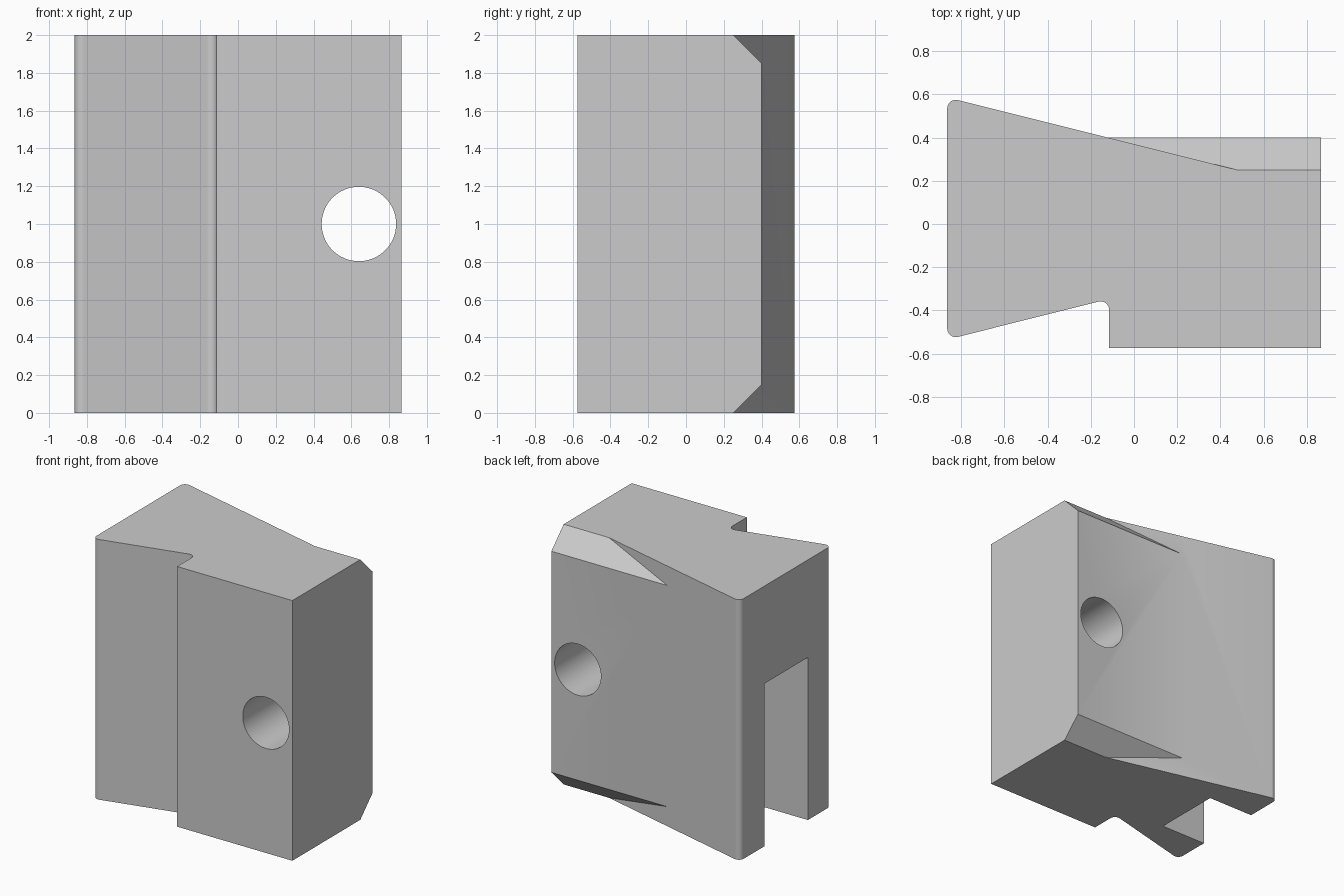
import bpy, bmesh, math
from mathutils import Vector

if "Cube" in bpy.data.objects:
    bpy.data.objects.remove(bpy.data.objects["Cube"], do_unlink=True)

grey = bpy.data.materials.new("plain grey")
grey.use_nodes = True
grey.diffuse_color = (0.6, 0.6, 0.6, 1)
grey.node_tree.nodes["Principled BSDF"].inputs["Base Color"].default_value = (0.6, 0.6, 0.6, 1)


def rounded(points, steps=8):
    """Turn (x, y, radius) corners into an outline with arc fillets."""
    out = []
    for i, (x, y, r) in enumerate(points):
        p = Vector((x, y))
        if not r:
            out.append(p)
            continue
        a = (Vector(points[i - 1][:2]) - p).normalized()
        b = (Vector(points[(i + 1) % len(points)][:2]) - p).normalized()
        half = a.angle(b) / 2
        centre = p + (a + b).normalized() * r / math.sin(half)
        start = p + a * r / math.tan(half) - centre
        end = p + b * r / math.tan(half) - centre
        for k in range(steps + 1):
            t = k / steps
            s = math.pi - 2 * half
            out.append(centre + (start * math.sin((1 - t) * s) + end * math.sin(t * s)) / math.sin(s))
    return out


def prism(name, outline, z0, z1, plane=None):
    """Extrude an outline upward; optionally keep only the side a plane faces."""
    bm = bmesh.new()
    face = bm.faces.new([bm.verts.new((p[0], p[1], z0)) for p in outline])
    top = bmesh.ops.extrude_face_region(bm, geom=[face])["geom"]
    for v in top:
        if isinstance(v, bmesh.types.BMVert):
            v.co.z = z1
    if plane:
        cut = bmesh.ops.bisect_plane(bm, geom=bm.verts[:] + bm.edges[:] + bm.faces[:],
                                     plane_co=plane[0], plane_no=plane[1], clear_inner=True)
        edges = [e for e in cut["geom_cut"] if isinstance(e, bmesh.types.BMEdge)]
        bmesh.ops.contextual_create(bm, geom=edges)
    bmesh.ops.recalc_face_normals(bm, faces=bm.faces[:])
    mesh = bpy.data.meshes.new(name)
    bm.to_mesh(mesh)
    bm.free()
    mesh.materials.append(grey)
    obj = bpy.data.objects.new(name, mesh)
    bpy.context.collection.objects.link(obj)
    return obj


def subtract(target, cutter):
    mod = target.modifiers.new(cutter.name, "BOOLEAN")
    mod.operation = "DIFFERENCE"
    mod.solver = "EXACT"
    mod.object = cutter
    bpy.context.view_layer.objects.active = target
    bpy.ops.object.modifier_apply(modifier=mod.name)
    bpy.data.objects.remove(cutter, do_unlink=True)


# Dovetail tongue and square block in one outline
body = prism("dovetail_block", rounded([
    (-0.865, 0.586, 0.04), (-0.12, 0.40, 0), (0.865, 0.40, 0), (0.865, -0.575, 0),
    (-0.115, -0.575, 0), (-0.115, -0.347, 0.04), (-0.865, -0.535, 0.04)]), 0, 2)

# Back chamfers, stopped by the sloping side of the dovetail
stop = [(-0.12, 0.40), (0.48, 0.25), (0.95, 0.25), (0.95, 0.5), (-0.12, 0.5)]
subtract(body, prism("top_chamfer", stop, 1.7, 2.2, ((0, 0.25, 2), (0, 1, 1))))
subtract(body, prism("bottom_chamfer", stop, -0.2, 0.3, ((0, 0.25, 0), (0, 1, -1))))

# Slot open to the end and the bottom
subtract(body, prism("slot", [(-1, -0.245), (-0.48, -0.245), (-0.48, 0.285), (-1, 0.285)], -0.1, 1.25))

# Round through hole, front to back
bpy.ops.mesh.primitive_cylinder_add(vertices=64, radius=0.197, depth=2,
                                    location=(0.64, 0, 1), rotation=(math.pi / 2, 0, 0))
hole = bpy.context.object
hole.name = "hole"
hole.data.materials.append(grey)
subtract(body, hole)

bpy.ops.object.select_all(action="DESELECT")
body.select_set(True)
bpy.context.view_layer.objects.active = body
bpy.ops.object.shade_smooth_by_angle(angle=math.radians(25))
